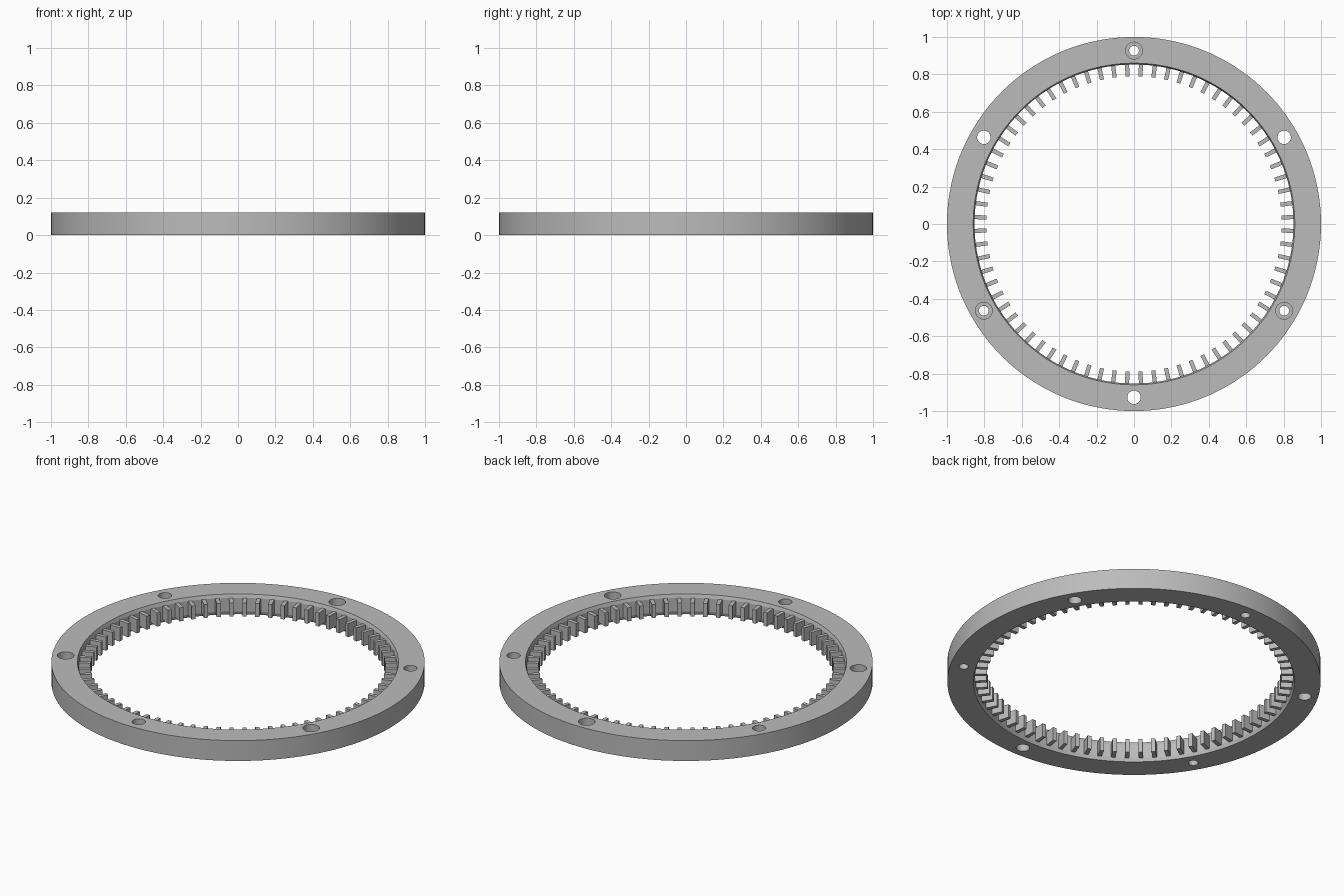
import bpy, bmesh, math
from mathutils import Matrix, Vector

cube = bpy.data.objects.get("Cube")
if cube:
    bpy.data.objects.remove(cube, do_unlink=True)

HEIGHT = 0.12
INNER_R, WALL_R, LIP = 0.86, 0.853, 0.02
BOLT_R = 0.927
TEETH = 72

grey = bpy.data.materials.new("satin_grey")
grey.use_nodes = True
colour = (0.5, 0.5, 0.5, 1)
grey.diffuse_color = colour
grey.node_tree.nodes["Principled BSDF"].inputs["Base Color"].default_value = colour


def make_object(name, bm):
    bmesh.ops.recalc_face_normals(bm, faces=bm.faces)
    mesh = bpy.data.meshes.new(name)
    bm.to_mesh(mesh)
    bm.free()
    mesh.materials.append(grey)
    obj = bpy.data.objects.new(name, mesh)
    bpy.context.collection.objects.link(obj)
    return obj


def add_cylinder(bm, radius, bottom, top, angle):
    place = Matrix.Rotation(angle, 4, "Z") @ Matrix.Translation((BOLT_R, 0, (bottom + top) / 2))
    bmesh.ops.create_cone(bm, cap_ends=True, segments=32, radius1=radius,
                          radius2=radius, depth=top - bottom, matrix=place)


# Ring body: a lathed section with bevelled inner lips
section = [(1, 0), (1, HEIGHT), (INNER_R, HEIGHT), (WALL_R, HEIGHT - LIP),
           (WALL_R, LIP), (INNER_R, 0)]
bm = bmesh.new()
verts = [bm.verts.new((r, 0, z)) for r, z in section]
edges = [bm.edges.new((verts[i - 1], verts[i])) for i in range(len(verts))]
bmesh.ops.spin(bm, geom=verts + edges, cent=(0, 0, 0), axis=(0, 0, 1),
               angle=math.tau, steps=144, use_merge=True)
bmesh.ops.remove_doubles(bm, verts=bm.verts, dist=0.0001)
ring = make_object("ring_body", bm)

# Bolt holes: plain ones alternate with counterbored ones
holes, bores = bmesh.new(), bmesh.new()
for i in range(6):
    angle = math.radians(30 + 60 * i)
    stepped = i % 2 == 1
    add_cylinder(holes, 0.026 if stepped else 0.036, -0.1, 0.3, angle)
    if stepped:
        add_cylinder(bores, 0.045, HEIGHT / 2, 0.3, angle)
cutters = [make_object("hole_cutter", holes), make_object("bore_cutter", bores)]
for cutter in cutters:
    cutter.hide_render = True
    cut = ring.modifiers.new("cut", "BOOLEAN")
    cut.operation = "DIFFERENCE"
    cut.solver = "EXACT"
    cut.object = cutter

# Keep the cut mesh and drop the cutters
graph = bpy.context.evaluated_depsgraph_get()
ring_mesh = bpy.data.meshes.new_from_object(ring.evaluated_get(graph))
ring.modifiers.clear()
ring.data = ring_mesh
for cutter in cutters:
    bpy.data.objects.remove(cutter, do_unlink=True)

# Inner teeth: narrow radial blocks between the two lips
bm = bmesh.new()
tip, root = 0.79, WALL_R + 0.004
size = Vector((root - tip, 0.022, HEIGHT - 2 * LIP))
for i in range(TEETH):
    place = (Matrix.Rotation((i + 0.5) * math.tau / TEETH, 4, "Z")
             @ Matrix.Translation(((tip + root) / 2, 0, HEIGHT / 2))
             @ Matrix.Diagonal(size).to_4x4())
    bmesh.ops.create_cube(bm, size=1, matrix=place)
make_object("inner_teeth", bm)

# Smooth the round walls, keep the edges crisp
bpy.ops.object.select_all(action="DESELECT")
ring.select_set(True)
bpy.context.view_layer.objects.active = ring
bpy.ops.object.shade_smooth_by_angle(angle=math.radians(18))
